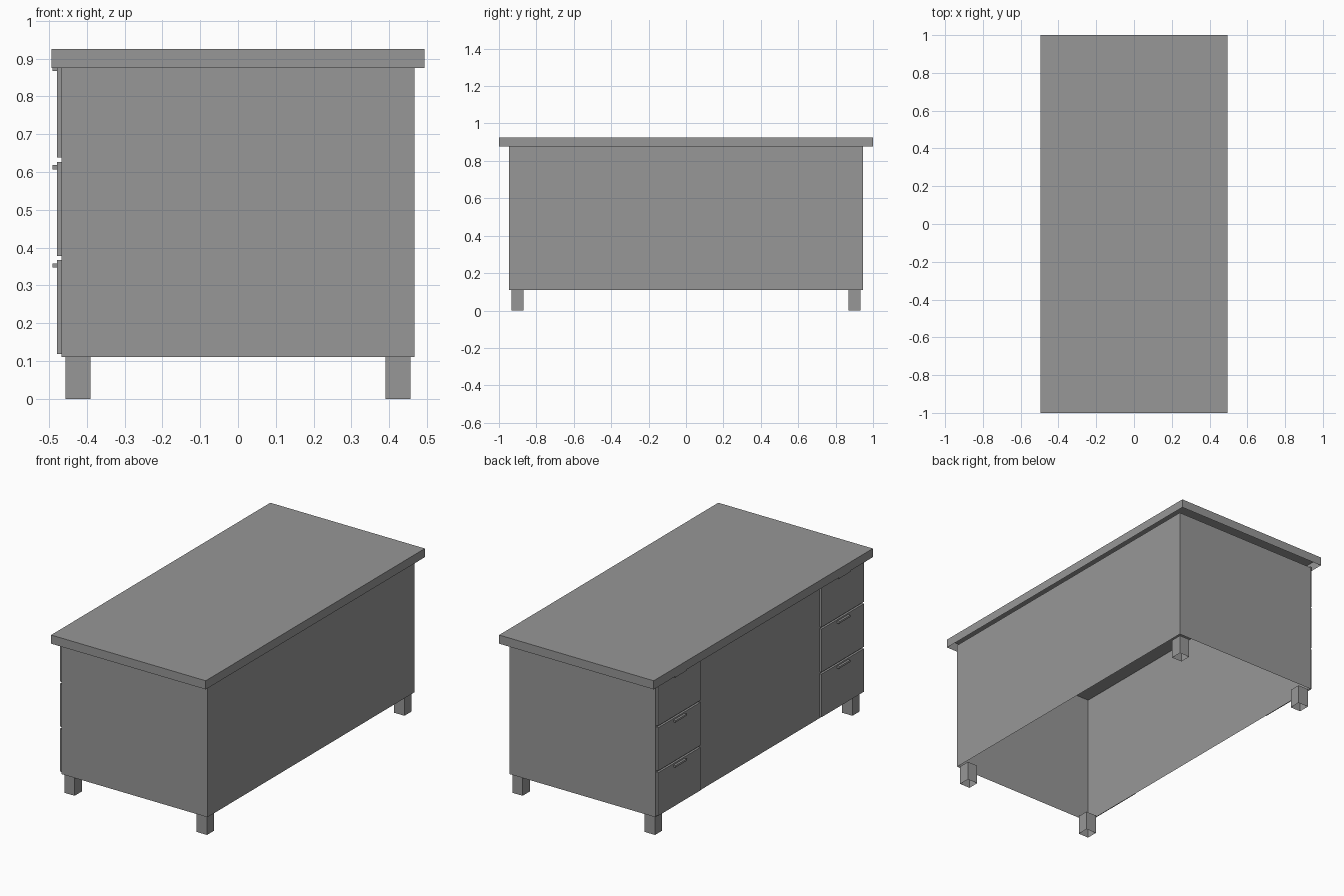
import bpy
import bmesh
from mathutils import Vector

default = bpy.data.objects.get("Cube")
if default:
    bpy.data.objects.remove(default, do_unlink=True)

# One plain grey finish for the whole desk
GREY = (0.31, 0.31, 0.31, 1.0)
grey = bpy.data.materials.new("plain_grey")
grey.use_nodes = True
grey.diffuse_color = GREY
shader = next(n for n in grey.node_tree.nodes if n.type == 'BSDF_PRINCIPLED')
shader.inputs["Base Color"].default_value = GREY

DOWN = Vector((0, 0, -1))
INWARD = Vector((1, 0, 0))


def shell(name, low, high, open_side):
    """Sharp-edged box between two corners, with one side left open."""
    low, high = Vector(low), Vector(high)
    centre, size = (low + high) / 2, high - low
    bm = bmesh.new()
    bmesh.ops.create_cube(bm, size=1)
    bm.normal_update()
    unseen = [f for f in bm.faces if f.normal.dot(open_side) > 0.9]
    bmesh.ops.delete(bm, geom=unseen, context='FACES')
    bmesh.ops.scale(bm, vec=size, verts=bm.verts)
    mesh = bpy.data.meshes.new(name)
    bm.to_mesh(mesh)
    bm.free()
    mesh.materials.append(grey)
    obj = bpy.data.objects.new(name, mesh)
    obj.location = centre
    bpy.context.collection.objects.link(obj)
    return obj


# Main dimensions
floor_z, body_top, desk_top = 0.11, 0.876, 0.926
body_x, body_y = 0.467, 0.946

# Desktop and cabinet, both hollow underneath
shell("desktop", (-0.494, -1, body_top), (0.494, 1, desk_top), DOWN)
shell("cabinet", (-body_x, -body_y, floor_z), (body_x, body_y, body_top), DOWN)

# Four hollow square legs
half = 0.033
for sx, x_name in ((-1, "right"), (1, "left")):
    for sy, y_name in ((-1, "front"), (1, "back")):
        x, y = sx * 0.423, sy * 0.901
        shell(f"{y_name}_{x_name}_leg", (x - half, y - half, 0),
              (x + half, y + half, floor_z), DOWN)

# A stack of three drawers at each end of the working side
drawer_x, handle_x = -0.479, -0.491
for side, end in ((-1, "front"), (1, "back")):
    y = side * 0.746
    for row, level in enumerate(("lower", "middle", "upper")):
        z = 0.118 + row * 0.26
        top = z + 0.249
        shell(f"{end}_{level}_drawer", (drawer_x, y - 0.193, z),
              (-body_x, y + 0.193, top), INWARD)
        shell(f"{end}_{level}_handle", (handle_x, y - 0.052, top - 0.02),
              (drawer_x, y + 0.052, top - 0.009), INWARD)
